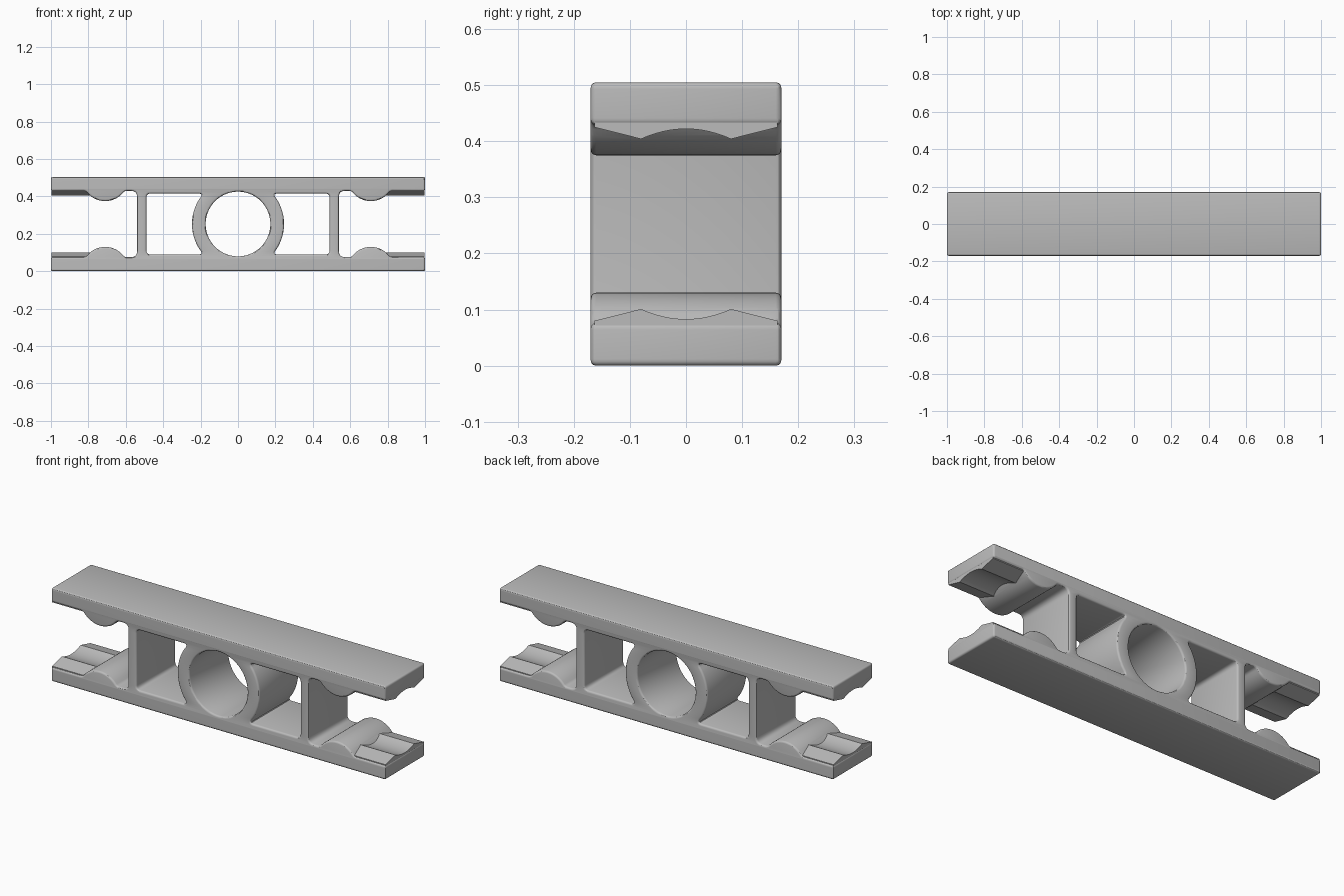
import bpy
import bmesh
from math import cos, sin, pi, sqrt, atan2
from mathutils import Vector

if "Cube" in bpy.data.objects:
    bpy.data.objects.remove(bpy.data.objects["Cube"])

HEIGHT, HALF_DEPTH, EDGE = 0.505, 0.17, 0.01
MID = HEIGHT / 2
FLANGE = 0.076


def rounded(before, corner, after, trim, steps=5):
    """Round one corner, starting and ending `trim` away from it."""
    c = Vector(corner)
    a = c + (Vector(before) - c).normalized() * trim
    b = c + (Vector(after) - c).normalized() * trim
    ts = [i / steps for i in range(steps + 1)]
    return [tuple(a * (1 - t) ** 2 + c * 2 * t * (1 - t) + b * t * t) for t in ts]


def arc(cx, cz, r, start, end, steps):
    return [(cx + r * cos(start + (end - start) * i / steps),
             cz + r * sin(start + (end - start) * i / steps)) for i in range(steps + 1)]


def flip_x(points):
    return [(-x, z) for x, z in reversed(points)]


def flip_z(points):
    return [(x, HEIGHT - z) for x, z in reversed(points)]


# Rounded ridge across the flange, with soft fillets at its foot
def ridge(cx=0.71, cz=0.005, r=0.125, f=0.025):
    dz = FLANGE + f - cz
    dx = sqrt((r + f) ** 2 - dz ** 2)
    a = atan2(dz, dx)
    return (arc(cx + dx, FLANGE + f, f, -pi / 2, a - pi, 5)
            + arc(cx, cz, r, a, pi - a, 16)[1:-1]
            + arc(cx - dx, FLANGE + f, f, -a, -pi / 2, 5))


# Outer outline: one quarter, mirrored twice
quarter = (rounded((0, 0), (1, 0), (1, FLANGE), 0.012)
           + rounded((1, 0), (1, FLANGE), (0, FLANGE), 0.012)
           + ridge()
           + rounded((1, FLANGE), (0.54, FLANGE), (0.54, MID), 0.03))
right_half = quarter + flip_z(quarter)
outline = right_half + flip_x(right_half)

# Window between the ring and the wall
LOW, RING = 0.09, 0.246
corner_x = sqrt(RING ** 2 - (MID - LOW) ** 2)
ring_side = arc(0, MID, RING, -0.56, 0.56, 20)
lower = (rounded(ring_side[0], (corner_x, LOW), (0.49, LOW), 0.026)
         + rounded((0, LOW), (0.49, LOW), (0.49, MID), 0.022))
window = lower + flip_z(lower) + ring_side[::-1]
bore = arc(0, MID, 0.173, 0, 2 * pi, 72)[:-1]

# Beam: outline with holes, extruded with rounded edges
curve = bpy.data.curves.new("beam_profile", "CURVE")
curve.dimensions = "2D"
curve.fill_mode = "BOTH"
curve.extrude = HALF_DEPTH - EDGE
curve.bevel_depth = EDGE
curve.offset = -EDGE
curve.bevel_resolution = 2
for path in (outline, window, flip_x(window), bore):
    spline = curve.splines.new("POLY")
    spline.points.add(len(path) - 1)
    for point, (x, z) in zip(spline.points, path):
        point.co = (x, z, 0, 1)
    spline.use_cyclic_u = True
profile = bpy.data.objects.new("beam_profile", curve)
bpy.context.collection.objects.link(profile)
bpy.context.view_layer.update()
mesh = bpy.data.meshes.new_from_object(profile)
bpy.data.objects.remove(profile)

bm = bmesh.new()
bm.from_mesh(mesh)
for v in bm.verts:
    v.co = (v.co.x, -v.co.z, v.co.y)
bmesh.ops.remove_doubles(bm, verts=bm.verts, dist=0.0002)
bmesh.ops.recalc_face_normals(bm, faces=bm.faces)
bm.to_mesh(mesh)
bm.free()
beam = bpy.data.objects.new("ring_beam", mesh)
bpy.context.collection.objects.link(beam)

# Grooved lips on the four flange ends
groove = [(0.08 * i / 8, 0.083 + 0.018 * (i / 8) ** 2) for i in range(-8, 9)]
section = [(-0.163, 0.02), (-0.163, 0.08)] + groove + [(0.163, 0.08), (0.163, 0.02)]
bm = bmesh.new()
for side in (-1, 1):
    for top in (False, True):
        verts = [bm.verts.new((side * 0.73, y, HEIGHT - z if top else z)) for y, z in section]
        face = bm.faces.new(verts)
        moved = bmesh.ops.extrude_face_region(bm, geom=[face])["geom"]
        bmesh.ops.translate(bm, vec=(side * 0.268, 0, 0),
                            verts=[g for g in moved if isinstance(g, bmesh.types.BMVert)])
bmesh.ops.recalc_face_normals(bm, faces=bm.faces)
lip_mesh = bpy.data.meshes.new("end_lips")
bm.to_mesh(lip_mesh)
bm.free()
lips = bpy.data.objects.new("end_lips", lip_mesh)
lips.hide_render = True
bpy.context.collection.objects.link(lips)

# Merge the lips into the beam
for obj in bpy.context.selected_objects:
    obj.select_set(False)
bpy.context.view_layer.objects.active = beam
beam.select_set(True)
union = beam.modifiers.new("join_lips", "BOOLEAN")
union.operation = "UNION"
union.solver = "EXACT"
union.object = lips
bpy.ops.object.modifier_apply(modifier=union.name)
bpy.data.objects.remove(lips)

# Single grey finish
grey = bpy.data.materials.new("plain_grey")
grey.use_nodes = True
colour = (0.5, 0.5, 0.5, 1)
grey.diffuse_color = colour
grey.node_tree.nodes["Principled BSDF"].inputs["Base Color"].default_value = colour
beam.data.materials.clear()
beam.data.materials.append(grey)
for polygon in beam.data.polygons:
    polygon.material_index = 0
bpy.ops.object.shade_smooth_by_angle()
